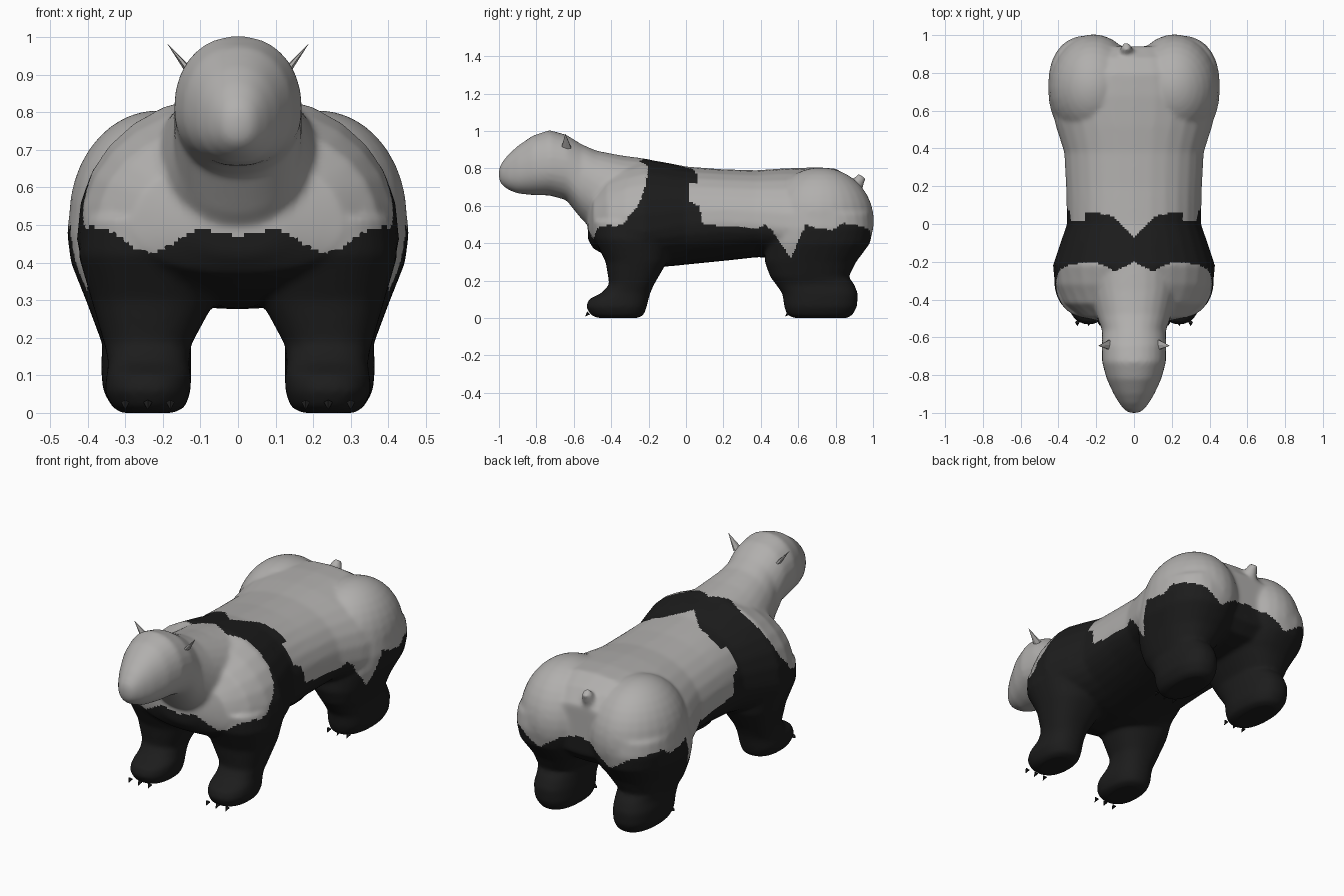
import bpy, bmesh, math
from mathutils import Vector, Matrix

if "Cube" in bpy.data.objects:
    bpy.data.objects.remove(bpy.data.objects["Cube"])


def material(name, rgb):
    m = bpy.data.materials.new(name)
    m.use_nodes = True
    m.diffuse_color = (*rgb, 1)
    bsdf = m.node_tree.nodes["Principled BSDF"]
    bsdf.inputs["Base Color"].default_value = (*rgb, 1)
    bsdf.inputs["Roughness"].default_value = 0.8
    return m


light = material("pale grey fur", (0.44, 0.43, 0.42))
dark = material("black fur", (0.012, 0.012, 0.012))
SIDES = 28


def spow(v, e):
    return math.copysign(abs(v) ** e, v)


def loft(bm, rings):
    """Skin a list of point rings and cap both ends."""
    loops = [[bm.verts.new(p) for p in ring] for ring in rings]
    for a, b in zip(loops, loops[1:]):
        for i in range(SIDES):
            j = (i + 1) % SIDES
            bm.faces.new((a[i], a[j], b[j], b[i]))
    bm.faces.new(loops[0])
    bm.faces.new(loops[-1])


def body_ring(y, bottom, mid, top, half):
    pts = []
    for i in range(SIDES):
        t = 2 * math.pi * i / SIDES
        s = spow(math.sin(t), 0.92)
        z = mid + s * ((top - mid) if s > 0 else (mid - bottom))
        pts.append((half * spow(math.cos(t), 0.92), y, z))
    return pts


def leg_ring(side, z, x0, x1, y0, y1):
    pts = []
    for i in range(SIDES):
        t = 2 * math.pi * i / SIDES
        x = (x0 + x1) / 2 + (x1 - x0) / 2 * spow(math.cos(t), 0.85)
        y = (y0 + y1) / 2 + (y1 - y0) / 2 * spow(math.sin(t), 0.85)
        pts.append((side * x, y, z))
    return pts


def interp(points, v):
    if v <= points[0][0]:
        return points[0][1]
    for (a, p), (b, q) in zip(points, points[1:]):
        if v <= b:
            return p + (q - p) * (v - a) / (b - a)
    return points[-1][1]


bm = bmesh.new()

# Head and neck
head = [(-1.0, .74, .77, .80, .025), (-.985, .71, .77, .83, .05), (-.95, .685, .77, .875, .078),
        (-.9, .665, .78, .92, .108), (-.82, .657, .8, .975, .145), (-.73, .655, .81, 1.005, .17),
        (-.64, .63, .8, .98, .17), (-.56, .53, .72, .93, .17), (-.48, .45, .66, .895, .2),
        (-.35, .4, .6, .87, .24), (-.2, .4, .6, .85, .25)]
loft(bm, [body_ring(*r) for r in head])

# Torso
torso = [(-.525, .42, .5, .58, .12), (-.495, .37, .5, .68, .28), (-.42, .33, .48, .77, .375),
         (-.32, .29, .46, .82, .42), (-.22, .28, .46, .85, .43), (-.1, .275, .48, .83, .39),
         (0, .285, .5, .81, .355), (.2, .305, .51, .795, .36), (.38, .325, .5, .79, .37),
         (.52, .32, .48, .8, .415), (.68, .31, .48, .805, .45), (.8, .32, .48, .8, .42),
         (.88, .34, .5, .75, .36), (.94, .4, .52, .67, .25)]
loft(bm, [body_ring(*r) for r in torso])

# Legs and hips: (height, inner x, outer x, front y, back y)
front_leg = [(0, .17, .31, -.47, -.26), (.015, .14, .335, -.51, -.225), (.06, .125, .355, -.535, -.21),
             (.1, .125, .35, -.52, -.2), (.135, .13, .345, -.45, -.19), (.18, .125, .355, -.41, -.17),
             (.3, .06, .39, -.43, -.1), (.42, .03, .425, -.49, -.08), (.52, .05, .41, -.5, -.1)]
back_leg = [(0, .17, .31, .58, .86), (.015, .14, .335, .54, .89), (.06, .125, .36, .525, .915),
            (.13, .125, .365, .515, .92), (.18, .125, .36, .48, .9), (.22, .12, .375, .45, .87),
            (.3, .06, .405, .42, .91), (.4, .03, .445, .43, .985), (.48, .02, .455, .45, 1.0),
            (.56, .03, .445, .47, .99)]
for side in (1, -1):
    for profile in (front_leg, back_leg):
        loft(bm, [leg_ring(side, *r) for r in profile])
    bmesh.ops.create_uvsphere(bm, u_segments=SIDES, v_segments=18, radius=1,
                              matrix=Matrix.Translation((side * .215, .72, .52))
                              @ Matrix.Diagonal((.235, .285, .285, 1)))

# Tail stub
bmesh.ops.create_cone(bm, cap_ends=True, segments=8, radius1=.06, radius2=.025, depth=.14,
                      matrix=Matrix.Translation((-.04, .905, .7)) @ Matrix.Rotation(-.55, 4, 'X'))

bmesh.ops.recalc_face_normals(bm, faces=bm.faces)
mesh = bpy.data.meshes.new("body_parts")
bm.to_mesh(mesh)
bm.free()

# Fuse the parts into one skin
source = bpy.data.objects.new("body_parts", mesh)
bpy.context.collection.objects.link(source)
fuse = source.modifiers.new("fuse", 'REMESH')
fuse.mode = 'VOXEL'
fuse.voxel_size = 0.011
relax = source.modifiers.new("relax", 'SMOOTH')
relax.factor = 0.5
relax.iterations = 10
deps = bpy.context.evaluated_depsgraph_get()
skin = bpy.data.meshes.new_from_object(source.evaluated_get(deps))
bpy.data.objects.remove(source)
body = bpy.data.objects.new("body", skin)
bpy.context.collection.objects.link(body)

# Fur markings: heights of the dark edge along the flanks and across the chest
chest = [(0, .47), (.1, .49), (.15, .465), (.22, .425), (.27, .435), (.33, .48), (.4, .5)]
shoulder = [(-.4, .49), (-.34, .5), (-.25, .61), (-.22, .7), (-.2, .8)]
flank = [(.02, .62), (.07, .6), (.09, .5), (.38, .48), (.42, .5), (.46, .47), (.56, .32),
         (.64, .5), (.7, .48), (.78, .47), (.85, .51), (.9, .5), (.95, .45), (1, .47)]
band_front = [(0, -.2), (.1, -.25), (.17, -.215), (.25, -.19), (.35, -.2)]
band_back = [(0, -.07), (.11, .04), (.2, .06), (.36, .06)]


def is_dark(p):
    x = abs(p.x)
    if p.y < -.4:
        return p.z < interp(chest, x)
    if p.y < interp(band_front, x):
        return p.z < interp(shoulder, p.y)
    if p.y < interp(band_back, x) - (.04 if p.z < .72 else 0):
        return True
    edge = interp(flank, p.y)
    if p.y > .85:
        edge = interp([(0, .5), (.1, .48), (.22, .4), (.33, .47), (.45, .51)], x)
    return p.z < edge


skin.materials.clear()
skin.materials.append(light)
skin.materials.append(dark)
for f in skin.polygons:
    f.material_index = 1 if is_dark(f.center) else 0
    f.use_smooth = True


def spike(name, base, tip, radius, flat, mat, sides):
    """Small pointed cone from base to tip, flattened along one axis."""
    base, tip = Vector(base), Vector(tip)
    d = tip - base
    me = bpy.data.meshes.new(name)
    b = bmesh.new()
    bmesh.ops.create_cone(b, cap_ends=True, segments=sides, radius1=radius, radius2=0, depth=d.length,
                          matrix=Matrix.Translation((base + tip) / 2)
                          @ d.to_track_quat('Z', 'Y').to_matrix().to_4x4()
                          @ Matrix.Diagonal((1, flat, 1, 1)))
    b.to_mesh(me)
    b.free()
    me.materials.append(mat)
    ob = bpy.data.objects.new(name, me)
    bpy.context.collection.objects.link(ob)


for side, word in ((1, "left"), (-1, "right")):
    # Thin pointed ears
    spike(word + "_ear", (side * .13, -.64, .91), (side * .19, -.645, .985), .03, .35, light, 6)
    # Toe claws
    for y, leg in ((-.52, "front"), (.55, "back")):
        for n, x in enumerate((.18, .24, .3)):
            spike(f"{word}_{leg}_claw_{n + 1}", (side * x, y, .026), (side * x, y - .02, .008),
                  .012, 1, dark, 5)
